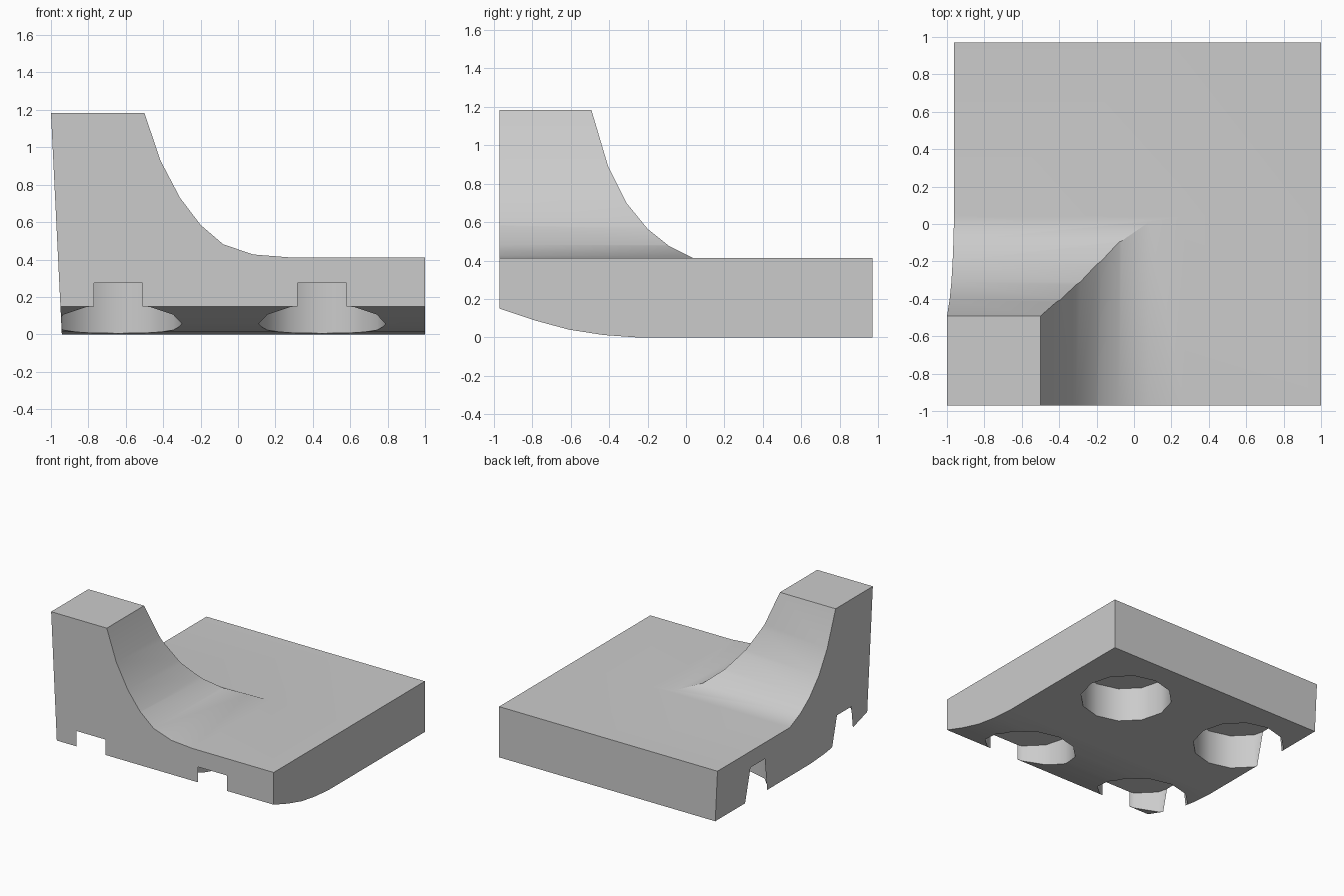
import bpy, bmesh, math
from mathutils import Vector

cube = bpy.data.objects.get("Cube")
if cube:
    bpy.data.objects.remove(cube, do_unlink=True)

grey = bpy.data.materials.new("plain grey")
grey.use_nodes = True
COLOUR = (0.6, 0.6, 0.6, 1)
grey.diffuse_color = COLOUR
grey.node_tree.nodes["Principled BSDF"].inputs["Base Color"].default_value = COLOUR


def prism(name, profile, start, push):
    """Solid swept from a closed profile of 3D points along a vector."""
    bm = bmesh.new()
    face = bm.faces.new([bm.verts.new(Vector(p) + Vector(start)) for p in profile])
    moved = bmesh.ops.extrude_face_region(bm, geom=[face])["geom"]
    bmesh.ops.translate(bm, vec=push, verts=[v for v in moved if isinstance(v, bmesh.types.BMVert)])
    bmesh.ops.recalc_face_normals(bm, faces=bm.faces)
    mesh = bpy.data.meshes.new(name)
    bm.to_mesh(mesh)
    bm.free()
    mesh.materials.append(grey)
    obj = bpy.data.objects.new(name, mesh)
    bpy.context.collection.objects.link(obj)
    return obj


def combine(target, tool, operation):
    """Apply a boolean and remove the tool."""
    tool.hide_render = True
    mod = target.modifiers.new("cut", 'BOOLEAN')
    mod.operation, mod.object, mod.solver = operation, tool, 'EXACT'
    bpy.context.view_layer.objects.active = target
    bpy.ops.object.modifier_apply(modifier=mod.name)
    bpy.data.objects.remove(tool, do_unlink=True)


FLAT, TOP, HALF = 0.412, 1.183, 0.97

# Width profile: leaning side wall, post top and sweep down to the slab
across = [(-0.942, 0), (-1, TOP), (-0.5, TOP), (-0.415, 0.93), (-0.31, 0.73), (-0.2, 0.585),
          (-0.08, 0.482), (0.08, 0.427), (0.27, FLAT), (1, FLAT), (1, 0)]
block = prism("corner_post_slab", [(x, 0, z) for x, z in across], (0, -HALF, 0), (0, 2 * HALF, 0))

# Depth profile: post top, sweep down to the back and rounded front underside
along = [(-HALF, 0.15), (-HALF, TOP), (-0.492, TOP), (-0.405, 0.89), (-0.31, 0.7), (-0.2, 0.565),
         (-0.09, 0.477), (0.04, FLAT), (HALF, FLAT), (HALF, 0), (-0.25, 0), (-0.43, 0.013),
         (-0.61, 0.041), (-0.79, 0.09)]
depth = prism("depth_profile", [(0, y, z) for y, z in along], (-1.2, 0, 0), (2.4, 0, 0))
combine(block, depth, 'INTERSECT')

# Four round pockets underneath, breaking through the near walls
ring = [(0.34 * math.cos(i * math.tau / 12), 0.34 * math.sin(i * math.tau / 12), 0) for i in range(12)]
for cx in (-0.64, 0.45):
    for cy in (-0.665, 0.445):
        combine(block, prism("pocket", ring, (cx, cy, -0.1), (0, 0, 0.375)), 'DIFFERENCE')

# Smooth sweeps with crisp edges
bpy.ops.object.select_all(action='DESELECT')
block.select_set(True)
bpy.context.view_layer.objects.active = block
bpy.ops.object.shade_smooth_by_angle(angle=math.radians(32))
weighted = block.modifiers.new("flat_faces", 'WEIGHTED_NORMAL')
weighted.keep_sharp = True
